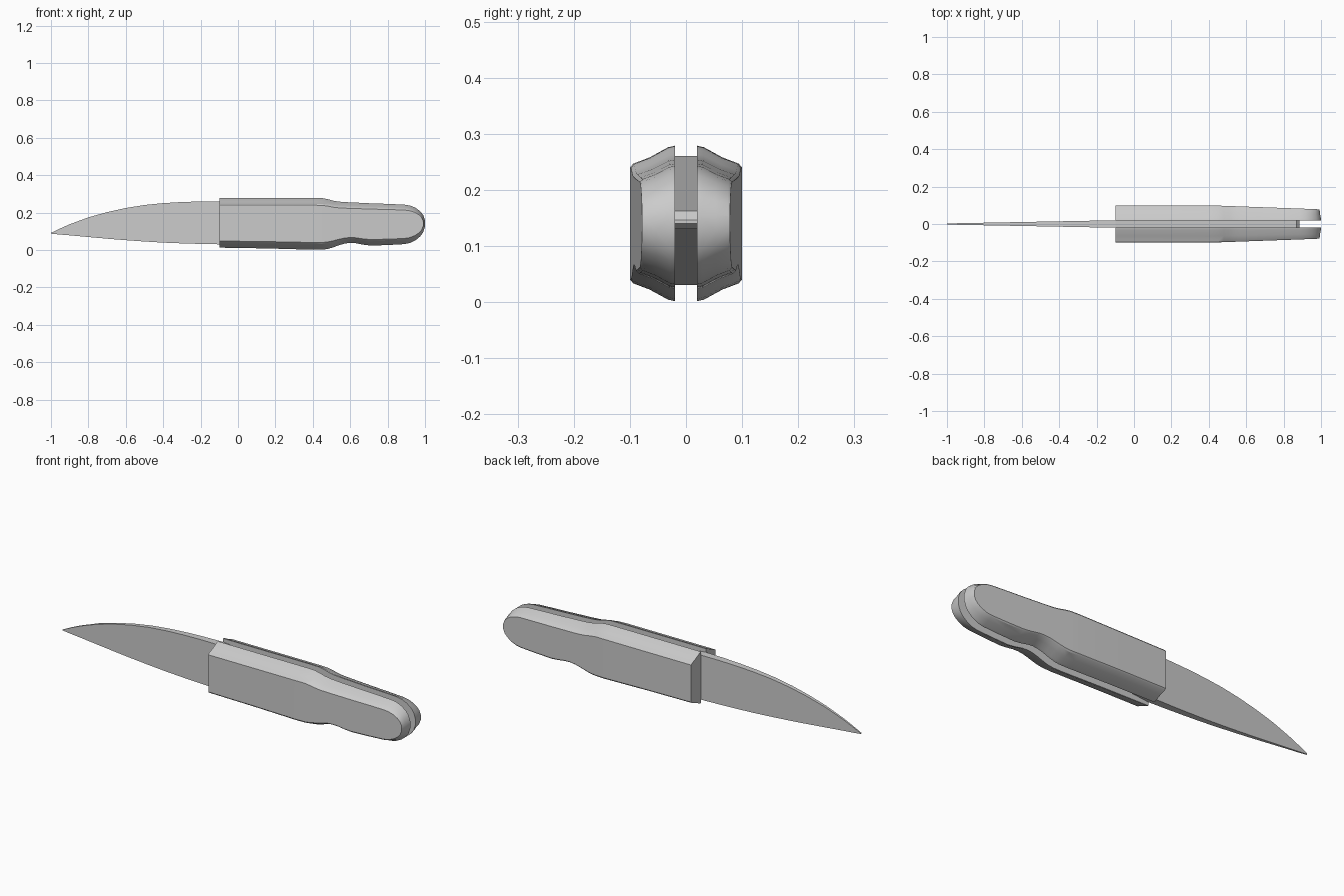
import bpy, bmesh, math

if "Cube" in bpy.data.objects:
    bpy.data.objects.remove(bpy.data.objects["Cube"])

grey = bpy.data.materials.new("plain_grey")
grey.diffuse_color = (0.6, 0.6, 0.6, 1)
grey.use_nodes = True
grey.node_tree.nodes["Principled BSDF"].inputs["Base Color"].default_value = grey.diffuse_color


def loft(name, rings, angle=25):
    """Skin a list of equal closed rings and cap both ends."""
    bm = bmesh.new()
    rows = [[bm.verts.new(p) for p in ring] for ring in rings]
    n = len(rows[0])
    for a, b in zip(rows, rows[1:]):
        for i in range(n):
            j = (i + 1) % n
            bm.faces.new((a[i], a[j], b[j], b[i]))
    bm.faces.new(rows[0])
    bm.faces.new(rows[-1])
    bmesh.ops.recalc_face_normals(bm, faces=bm.faces)
    mesh = bpy.data.meshes.new(name)
    bm.to_mesh(mesh)
    bm.free()
    mesh.materials.append(grey)
    ob = bpy.data.objects.new(name, mesh)
    bpy.context.collection.objects.link(ob)
    bpy.ops.object.select_all(action='DESELECT')
    ob.select_set(True)
    bpy.context.view_layer.objects.active = ob
    bpy.ops.object.shade_smooth_by_angle(angle=math.radians(angle))
    return ob


def slab(name, columns):
    """Flat plate from columns of x, bottom, top, half thickness."""
    return loft(name, [[(x, -h, lo), (x, h, lo), (x, h, hi), (x, -h, hi)]
                       for x, lo, hi, h in columns])


# Blade: curved back, thinning towards the tip
outline = [(-1, .088, .092), (-.95, .083, .116), (-.9, .079, .138), (-.8, .070, .175),
           (-.7, .061, .203), (-.6, .053, .225), (-.5, .046, .241), (-.4, .040, .251),
           (-.3, .036, .257), (-.2, .033, .260), (-.1, .031, .261)]
slab("blade", [(x, lo, hi, .003 + .017 * (x + 1) / .9) for x, lo, hi in outline])

# Tang: tapering plate between the grips
slab("tang", [(-.1, .031, .261, .02), (.87, .131, .163, .02), (.885, .140, .147, .02)])

# Grip outline: x, bottom, top
grip = [(-.1, .013, .279), (.15, .009, .279), (.4, .002, .279), (.45, .002, .278),
        (.48, .006, .272), (.51, .015, .264), (.54, .026, .259), (.57, .035, .257),
        (.6, .039, .255), (.63, .037, .254), (.67, .029, .252), (.71, .024, .250),
        (.8, .027, .247), (.89, .032, .243), (.92, .038, .238), (.95, .053, .226),
        (.975, .074, .207), (.99, .095, .188), (1.0, .125, .158)]
# Grip cross-section: y, height factor
section = [(.02, 1), (.032, .98), (.065, .85), (.094, .77), (.1, .72)]
MID = .14


def grip_ring(x, lo, hi, side):
    thin = 1 - .27 * max(0, (x - .4) / .6)

    def point(y, s, z):
        px = x if x < .89 else .89 + (x - .89) * (1 - .3 * (1 - s))
        return (px, side * (.02 + (y - .02) * thin), MID + (z - MID) * s)
    return ([point(y, s, lo) for y, s in section]
            + [point(y, s, hi) for y, s in reversed(section)])


for side, label in ((-1, "front_grip"), (1, "back_grip")):
    loft(label, [grip_ring(x, lo, hi, side) for x, lo, hi in grip], 28)
